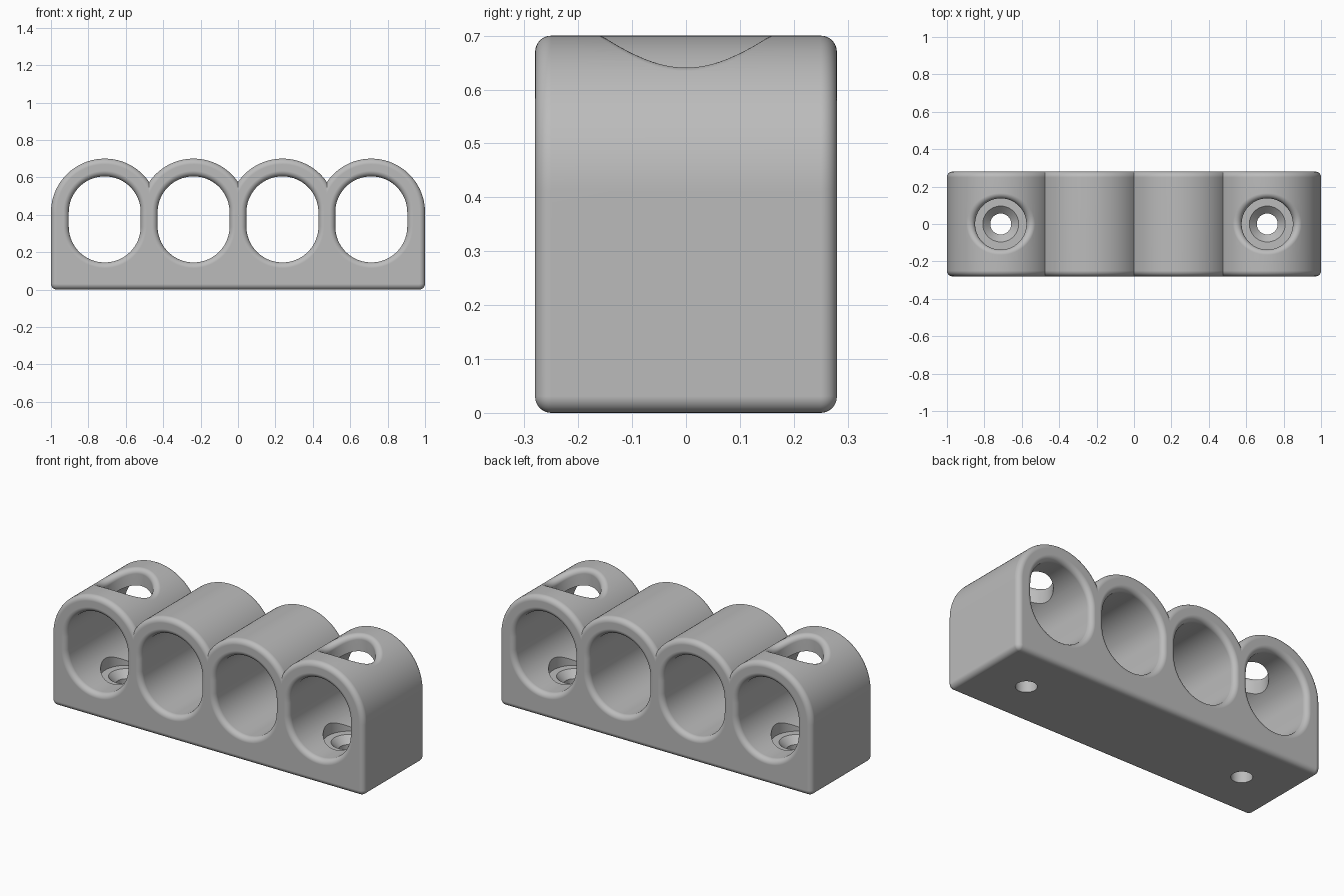
import bpy
from math import sin, cos, acos, pi, sqrt
from mathutils import Vector

if "Cube" in bpy.data.objects:
    bpy.data.objects.remove(bpy.data.objects["Cube"])

PITCH = 0.475                     # spacing of the channels
CENTRES = [(i - 1.5) * PITCH for i in range(4)]
ARCH_R, ARCH_Z = 0.2875, 0.4125   # outer arches
HOLE_R, LOW_Z = 0.1925, 0.3375    # channel radius and lower arc centre
HALF_Y, FILLET = 0.28, 0.03
STEPS = 8                         # segments in each fillet


def arc(cx, cz, r, a0, a1, n):
    return [(cx + r * cos(a0 + (a1 - a0) * i / n),
             cz + r * sin(a0 + (a1 - a0) * i / n)) for i in range(n + 1)]


def loft(name, rings):
    """Closed solid through rings of equal point count."""
    n = len(rings[0])
    verts = [p for ring in rings for p in ring]
    faces = [(k * n + i, k * n + (i + 1) % n,
              (k + 1) * n + (i + 1) % n, (k + 1) * n + i)
             for k in range(len(rings) - 1) for i in range(n)]
    faces.append(tuple(reversed(range(n))))
    faces.append(tuple(range(len(verts) - n, len(verts))))
    mesh = bpy.data.meshes.new(name)
    mesh.from_pydata(verts, [], faces)
    obj = bpy.data.objects.new(name, mesh)
    bpy.context.collection.objects.link(obj)
    # Make every solid face outward
    bpy.context.view_layer.objects.active = obj
    bpy.ops.object.mode_set(mode='EDIT')
    bpy.ops.mesh.select_all(action='SELECT')
    bpy.ops.mesh.normals_make_consistent(inside=False)
    bpy.ops.object.mode_set(mode='OBJECT')
    return obj


def body_outline(d):
    """Scalloped block outline, inset by d."""
    r, corner = ARCH_R - d, FILLET + 0.001
    pts = []
    for side, a in ((-1, pi), (1, 1.5 * pi)):
        pts += arc(side * (1 - corner), corner, corner - d, a, a + pi / 2, 6)
    valley = acos(PITCH / 2 / r)
    for i, cx in enumerate(reversed(CENTRES)):
        start = 0 if i == 0 else valley
        end = pi if i == 3 else pi - valley
        points = arc(cx, ARCH_Z, r, start, end, 72)
        pts += points if i == 0 else points[1:]
    return pts


def slot_outline(cx, d):
    """Upright slot with round ends, grown by d."""
    return (arc(cx, ARCH_Z, HOLE_R + d, 0, pi, 48)
            + arc(cx, LOW_Z, HOLE_R + d, pi, 2 * pi, 48))


def fillet_stations(direction):
    """Pairs of (offset, y) from the front face to the back."""
    quarter = [i * pi / 2 / STEPS for i in range(STEPS + 1)]
    front = [(FILLET * (1 - sin(a)), -HALF_Y + FILLET * (1 - cos(a))) for a in quarter]
    return front + [(d, -y) for d, y in reversed(front)]


def cut(target, cutter):
    cutter.hide_render = True
    mod = target.modifiers.new("cut", 'BOOLEAN')
    mod.operation, mod.solver, mod.object = 'DIFFERENCE', 'EXACT', cutter
    bpy.context.view_layer.objects.active = target
    bpy.ops.object.modifier_apply(modifier=mod.name)
    bpy.data.objects.remove(cutter)


def access_hole(cx, r=0.137, f=0.028, n=96):
    """Driver hole with a rolled lip, seat, countersink and screw hole."""
    def circle(radius, z):
        return [(cx + radius * cos(2 * pi * i / n), radius * sin(2 * pi * i / n), z)
                for i in range(n)]
    rings = [circle(0.056, -0.1), circle(0.056, 0.095),
             circle(0.096, 0.135), circle(r, 0.135)]
    lip = [[] for _ in range(STEPS + 2)]
    for i in range(n):
        a = 2 * pi * i / n
        radial = Vector((cos(a), sin(a), 0))
        ball = radial * (r + f)
        rise = sqrt((ARCH_R - f) ** 2 - ball.x ** 2)
        normal = Vector((ball.x, 0, rise)).normalized()
        ball += Vector((cx, 0, ARCH_Z + rise))
        for k in range(STEPS + 1):
            lip[k].append(ball + f * (-radial).slerp(normal, k / STEPS))
        lip[-1].append(lip[STEPS][-1] + normal * 0.05)
    return loft("access_cutter", rings + lip)


# Block with rounded edges
body = loft("scalloped_holder",
            [[(x, y, z) for x, z in body_outline(d)] for d, y in fillet_stations(1)])

# Four channels with flared mouths
for cx in CENTRES:
    stations = fillet_stations(1)
    stations = [(FILLET, -HALF_Y - 0.1)] + stations + [(FILLET, HALF_Y + 0.1)]
    cut(body, loft("channel_cutter",
                   [[(x, y, z) for x, z in slot_outline(cx, d)] for d, y in stations]))

# Screw access through the outer two arches
for cx in (CENTRES[0], CENTRES[-1]):
    cut(body, access_hole(cx))

# Single grey finish
grey = bpy.data.materials.new("plain_grey")
grey.use_nodes = True
grey.diffuse_color = (0.5, 0.5, 0.5, 1)
grey.node_tree.nodes["Principled BSDF"].inputs["Base Color"].default_value = (0.5, 0.5, 0.5, 1)
body.data.materials.clear()
body.data.materials.append(grey)

# Smooth curves with crisp creases
bpy.ops.object.select_all(action='DESELECT')
body.select_set(True)
bpy.context.view_layer.objects.active = body
bpy.ops.object.shade_smooth_by_angle(angle=pi / 6)
weighted = body.modifiers.new("weighted_normals", 'WEIGHTED_NORMAL')
weighted.keep_sharp = True
